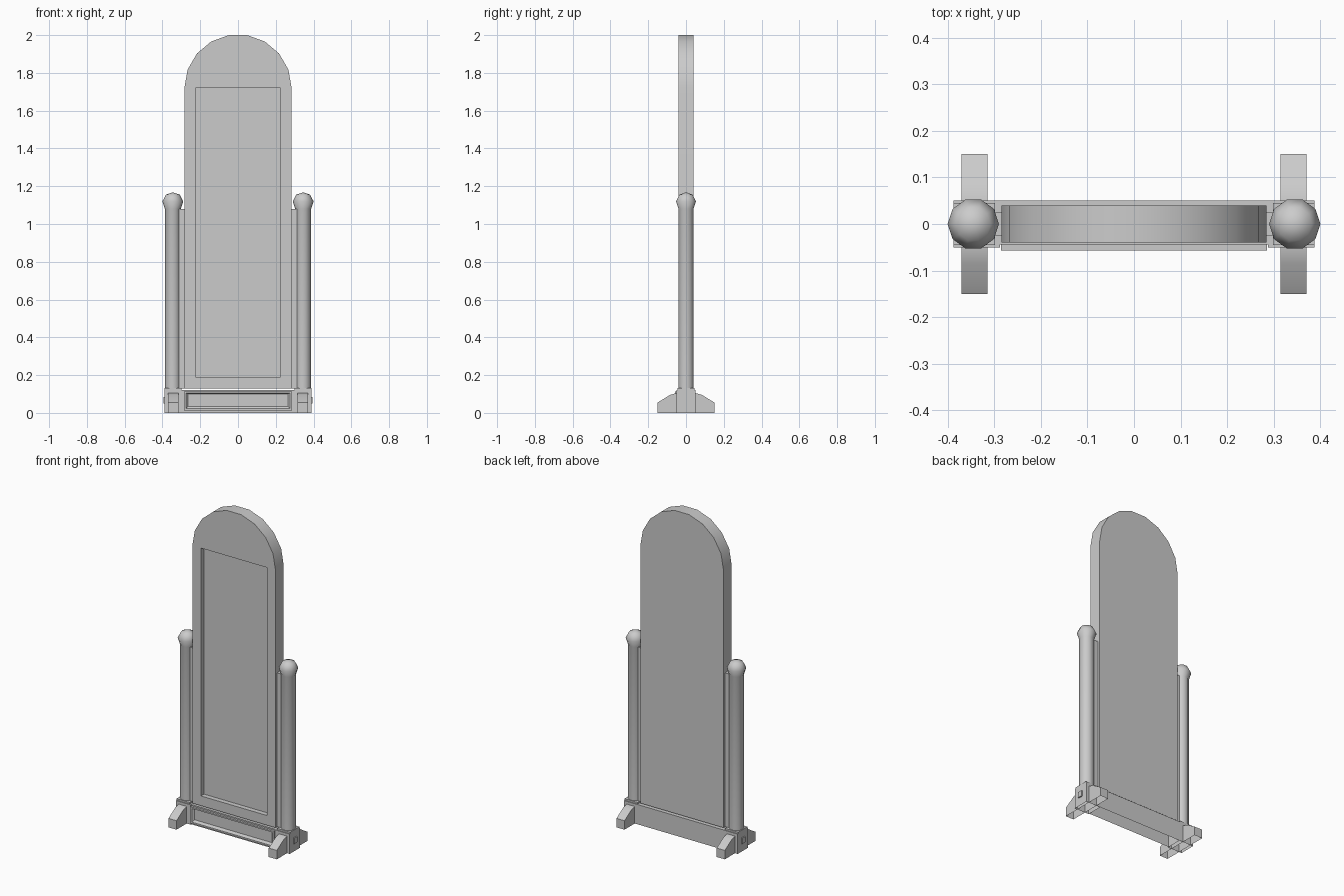
import bpy, bmesh, math

if "Cube" in bpy.data.objects:
    bpy.data.objects.remove(bpy.data.objects["Cube"])

def finish(bm, name, angle=35):
    bmesh.ops.recalc_face_normals(bm, faces=bm.faces)
    me = bpy.data.meshes.new(name)
    bm.to_mesh(me)
    bm.free()
    for p in me.polygons:
        p.use_smooth = True
    me.set_sharp_from_angle(angle=math.radians(angle))
    ob = bpy.data.objects.new(name, me)
    bpy.context.collection.objects.link(ob)
    return ob

def box(name, x0, x1, y0, y1, z0, z1, skip_bottom=True):
    bm = bmesh.new()
    r = [(x0, y0), (x1, y0), (x1, y1), (x0, y1)]
    lo = [bm.verts.new((x, y, z0)) for x, y in r]
    hi = [bm.verts.new((x, y, z1)) for x, y in r]
    bridge(bm, lo, hi)
    bm.faces.new(hi)
    if not skip_bottom:
        bm.faces.new(lo)
    return finish(bm, name)

def bridge(bm, a, b):
    n = len(a)
    for i in range(n):
        j = (i + 1) % n
        bm.faces.new((a[i], a[j], b[j], b[i]))

def rect(bm, hx, z0, z1, y):
    return [bm.verts.new(p) for p in
            ((-hx, y, z0), (hx, y, z0), (hx, y, z1), (-hx, y, z1))]

# Arched frame with a rectangular recess in the front
R, SPRING, BASE, D = 0.284, 1.72, 0.13, 0.04
outline = [(-R, BASE), (R, BASE)]
outline += [(R * math.cos(math.pi * i / 9), SPRING + R * math.sin(math.pi * i / 9))
            for i in range(10)]
bm = bmesh.new()
front = [bm.verts.new((x, -D, z)) for x, z in outline]
back = [bm.verts.new((x, D, z)) for x, z in outline]
bridge(bm, front, back)
bm.faces.new(back)
hole = rect(bm, 0.225, 0.19, SPRING, -D)
deep = rect(bm, 0.225, 0.19, SPRING, -0.01)
bm.faces.new(front[2:] + [hole[3], hole[2]])
bm.faces.new((front[0], front[1], hole[1], hole[0]))
bm.faces.new((front[1], front[2], hole[2], hole[1]))
bm.faces.new((front[-1], front[0], hole[0], hole[3]))
bridge(bm, hole, deep)
finish(bm, "arched_frame")

# Mirror glass at the bottom of the recess
bm = bmesh.new()
bm.faces.new(rect(bm, 0.225, 0.19, SPRING, -0.01))
finish(bm, "mirror_glass")

# Base rail with raised drawer front
box("base_rail", -0.29, 0.29, -0.044, 0.05, 0, 0.122)
bm = bmesh.new()
rings = [rect(bm, *r) for r in ((0.285, 0.012, 0.114, -0.044), (0.285, 0.012, 0.114, -0.057),
                                (0.275, 0.022, 0.105, -0.057), (0.265, 0.035, 0.100, -0.046))]
for a, b in zip(rings, rings[1:]):
    bridge(bm, a, b)
bm.faces.new(rings[-1])
finish(bm, "drawer_front")

def lathe(name, profile, cx, sides=10):
    bm = bmesh.new()
    prev = None
    for r, z in profile:
        ring = [bm.verts.new((cx + r * math.cos(2 * math.pi * i / sides),
                              r * math.sin(2 * math.pi * i / sides), z)) for i in range(sides)]
        if prev:
            bridge(bm, prev, ring)
        prev = ring
    bmesh.ops.remove_doubles(bm, verts=bm.verts, dist=1e-5)
    return finish(bm, name, 80)

FOOT = [(-0.15, 0), (-0.15, 0.055), (-0.085, 0.095), (-0.05, 0.105),
        (0.05, 0.105), (0.085, 0.095), (0.15, 0.055), (0.15, 0)]

for s, side in ((-1, "left"), (1, "right")):
    # Corner block with a thin cap under the post
    xa, xb = sorted((s * 0.288, s * 0.388))
    box(side + "_corner_block", xa, xb, -0.05, 0.05, 0, 0.122)
    xa, xb = sorted((s * 0.298, s * 0.388))
    box(side + "_block_cap", xa, xb, -0.045, 0.045, 0.12, 0.132)
    # Post with ball finial
    lathe(side + "_post", [(0.042, 0.13), (0.042, 1.08), (0.055, 1.12),
                           (0.037, 1.155), (0, 1.168)], s * 0.345)
    # Strip joining post and frame
    xa, xb = sorted((s * 0.284, s * 0.32))
    box(side + "_hinge_strip", xa, xb, -0.025, 0.025, 0.13, 1.08, False)
    # Foot, open underneath
    bm = bmesh.new()
    a = [bm.verts.new((s * 0.315, y, z)) for y, z in FOOT]
    b = [bm.verts.new((s * 0.37, y, z)) for y, z in FOOT]
    for i in range(len(FOOT) - 1):
        bm.faces.new((a[i], a[i + 1], b[i + 1], b[i]))
    bm.faces.new(a)
    bm.faces.new(b)
    finish(bm, side + "_foot")
    # Small stud on the outer end of the block
    xa, xb = sorted((s * 0.385, s * 0.395))
    box(side + "_stud", xa, xb, -0.015, 0.015, 0.05, 0.085, False)
